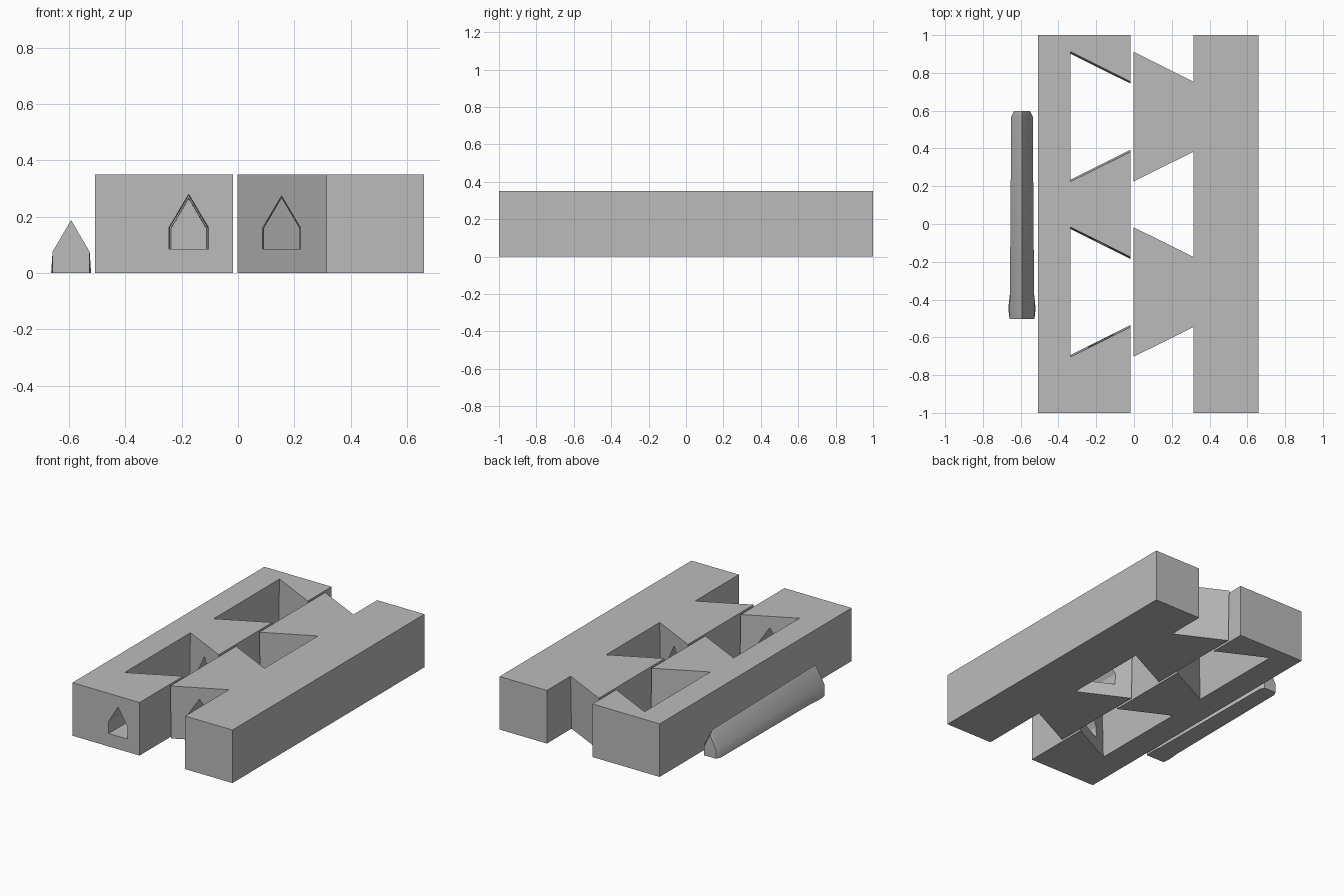
import bpy
import bmesh
from math import radians

cube = bpy.data.objects.get("Cube")
if cube:
    bpy.data.objects.remove(cube, do_unlink=True)

grey = bpy.data.materials.new("plain grey")
grey.use_nodes = True
colour = (0.5, 0.5, 0.5, 1)
grey.diffuse_color = colour
grey.node_tree.nodes["Principled BSDF"].inputs["Base Color"].default_value = colour

HEIGHT = 0.35
CENTRES = (-0.36, 0.568)      # joint centres along y
NECK, FLARE = 0.185, 0.343    # dovetail half widths
TAPER = 0.01                  # joints narrow slightly towards the base


def loft(name, sections):
    """Join matching closed sections into a capped solid."""
    bm = bmesh.new()
    rings = [[bm.verts.new(p) for p in s] for s in sections]
    for a, b in zip(rings, rings[1:]):
        for i in range(len(a)):
            j = (i + 1) % len(a)
            bm.faces.new((a[i], a[j], b[j], b[i]))
    bm.faces.new(rings[0][::-1])
    bm.faces.new(rings[-1])
    bmesh.ops.recalc_face_normals(bm, faces=bm.faces)
    mesh = bpy.data.meshes.new(name)
    bm.to_mesh(mesh)
    bm.free()
    mesh.materials.append(grey)
    obj = bpy.data.objects.new(name, mesh)
    bpy.context.collection.objects.link(obj)
    return obj


def activate(obj):
    bpy.ops.object.select_all(action="DESELECT")
    obj.select_set(True)
    bpy.context.view_layer.objects.active = obj


def board(name, outer, edge, tip, taper):
    """Board outline with two dovetails between x = edge and x = tip."""
    sections = []
    for z, shrink in ((0, taper), (HEIGHT, 0)):
        ring = [(outer, -1, z), (edge, -1, z)]
        for c in CENTRES:
            near, far = NECK - shrink, FLARE - shrink
            ring += [(edge, c - near, z), (tip, c - far, z),
                     (tip, c + far, z), (edge, c + near, z)]
        ring += [(edge, 1, z), (outer, 1, z)]
        sections.append(ring)
    return loft(name, sections)


def house(x, y, z, half, shoulder, peak, foot=None):
    """Five-sided gabled section at a given y."""
    foot = half if foot is None else foot
    return [(x - foot, y, z), (x + foot, y, z), (x + half, y, z + shoulder),
            (x, y, z + peak), (x - half, y, z + shoulder)]


def drill(obj, x):
    """Blind tapered pin hole entering from the front."""
    cutter = loft("hole_cutter", [house(x, -1.05, 0.085, 0.07, 0.078, 0.195),
                                  house(x, 0.12, 0.085, 0.062, 0.072, 0.178)])
    cutter.hide_render = True
    mod = obj.modifiers.new("pin_hole", "BOOLEAN")
    mod.operation = "DIFFERENCE"
    mod.solver = "EXACT"
    mod.object = cutter
    activate(obj)
    bpy.ops.object.modifier_apply(modifier=mod.name)
    bpy.data.objects.remove(cutter, do_unlink=True)


# Two halves of the dovetail joint
socket_board = board("socket_board", -0.508, -0.018, -0.335, TAPER)
drill(socket_board, -0.175)
tail_board = board("tail_board", 0.66, 0.315, -0.002, TAPER)
drill(tail_board, 0.155)

# Locking pin: flared foot at the front, long taper, chamfered back tip
PIN_X = -0.593
pin = loft("locking_pin", [
    house(PIN_X, -0.503, 0, 0.066, 0.075, 0.188, 0.066),
    house(PIN_X, -0.46, 0, 0.066, 0.075, 0.188, 0.071),
    house(PIN_X, -0.42, 0, 0.065, 0.075, 0.188, 0.070),
    house(PIN_X, -0.37, 0, 0.064, 0.074, 0.187, 0.064),
    house(PIN_X, 0.57, 0, 0.057, 0.068, 0.172),
    house(PIN_X, 0.597, 0, 0.043, 0.06, 0.145),
])
activate(pin)
bpy.ops.object.shade_smooth_by_angle(angle=radians(32))
